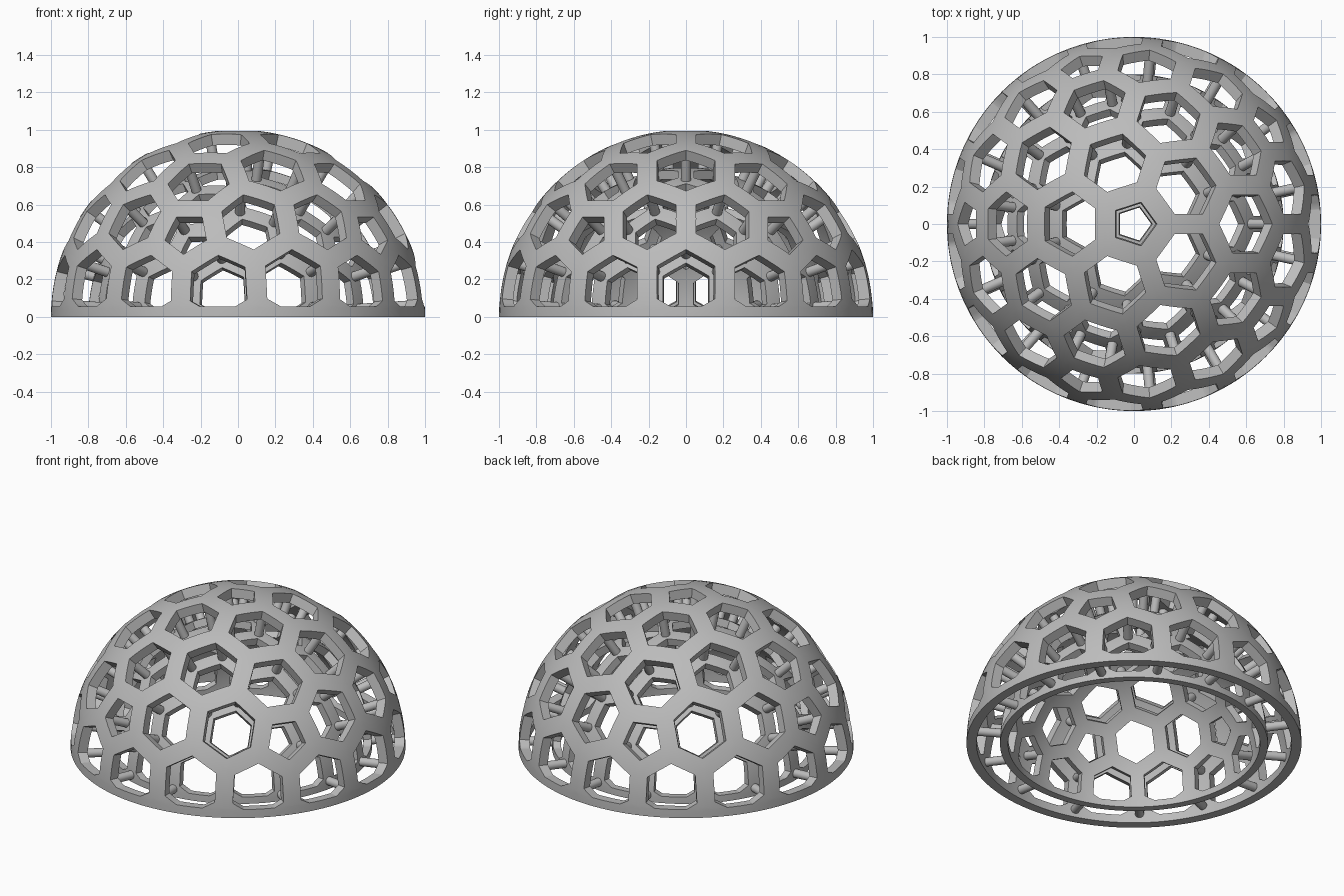
import bpy, bmesh, math
from mathutils import Matrix, Vector

default = bpy.data.objects.get("Cube")
if default:
    bpy.data.objects.remove(default, do_unlink=True)

BAR = 0.055        # half the width of a lattice bar
RIM = 0.055        # height of the solid band at the base
THICK = 0.94       # inner face of a shell relative to its outer face
INNER = 0.8        # inner shell relative to the outer shell
UP = Vector((0, 0, 1))

grey = bpy.data.materials.new("matte_grey")
grey.use_nodes = True
grey.diffuse_color = (0.5, 0.5, 0.5, 1)
grey.node_tree.nodes["Principled BSDF"].inputs["Base Color"].default_value = (0.5, 0.5, 0.5, 1)


def finish(bm, name):
    """Smooth the curved faces, keep corners sharp, and make the object."""
    bmesh.ops.recalc_face_normals(bm, faces=bm.faces[:])
    for f in bm.faces:
        f.smooth = True
        f.material_index = 0
    for e in bm.edges:
        e.smooth = len(e.link_faces) == 2 and e.calc_face_angle(0) < math.radians(30)
    mesh = bpy.data.meshes.new(name)
    bm.to_mesh(mesh)
    bm.free()
    mesh.materials.append(grey)
    obj = bpy.data.objects.new(name, mesh)
    bpy.context.collection.objects.link(obj)
    return obj


def to_sphere(bm):
    for v in bm.verts:
        v.co.normalize()


def geodesic_cells():
    """Pentagon and hexagon cells around the points of a three-way split icosahedron."""
    bm = bmesh.new()
    bmesh.ops.create_icosphere(bm, subdivisions=1, radius=1, matrix=Matrix.Rotation(math.pi, 4, 'Z'))
    bmesh.ops.subdivide_edges(bm, edges=bm.edges[:], cuts=2, use_grid_fill=True)
    to_sphere(bm)
    cells = []
    for v in bm.verts:
        n = v.co.normalized()
        t = n.orthogonal().normalized()
        b = n.cross(t)
        corners = [f.calc_center_median().normalized() for f in v.link_faces]
        corners.sort(key=lambda c: math.atan2(c.dot(b), c.dot(t)))
        cells.append((n, corners))
    bm.free()
    return cells


def inset(corners):
    """Move each corner inward so the sides shift by the bar half width."""
    out = []
    for i, c in enumerate(corners):
        a = (corners[i - 1] - c).normalized()
        b = (corners[(i + 1) % len(corners)] - c).normalized()
        out.append(c + (a + b).normalized() * BAR / math.sin(a.angle(b) / 2))
    return out


def lattice_shell(cells, name, scale):
    bm = bmesh.new()
    for centre, corners in cells:
        if centre.z < -0.4:
            continue
        hole = inset(corners)
        outer = [bm.verts.new(c) for c in corners]
        inner = [bm.verts.new(h) for h in hole]
        mid = bm.verts.new(sum(hole, Vector()) / len(hole))
        for i in range(len(corners)):
            j = (i + 1) % len(corners)
            bm.faces.new((outer[i], outer[j], inner[j], inner[i]))
            bm.faces.new((inner[i], inner[j], mid)).material_index = 1
    bmesh.ops.remove_doubles(bm, verts=bm.verts[:], dist=0.0005)
    bmesh.ops.subdivide_edges(bm, edges=bm.edges[:], cuts=3, use_grid_fill=True)
    to_sphere(bm)

    # Cut the base flat and open the holes above the rim band
    for height, clear in ((RIM, False), (0, True)):
        bmesh.ops.bisect_plane(bm, geom=bm.verts[:] + bm.edges[:] + bm.faces[:], dist=0.00001,
                               plane_co=UP * height, plane_no=UP, clear_inner=clear)
    gaps = [f for f in bm.faces if f.material_index == 1 and f.calc_center_median().z > RIM]
    bmesh.ops.delete(bm, geom=gaps, context='FACES')
    to_sphere(bm)

    # Thicken toward the centre
    ext = bmesh.ops.extrude_face_region(bm, geom=bm.faces[:], use_keep_orig=True)
    for g in ext["geom"]:
        if isinstance(g, bmesh.types.BMVert):
            g.co *= THICK
    bmesh.ops.scale(bm, vec=(scale, scale, scale), verts=bm.verts[:])
    return finish(bm, name)


def connecting_pins(cells):
    """Round radial pins joining the two shells at every lattice joint."""
    joints = {}
    for _, corners in cells:
        for c in corners:
            if c.z > 0.01:
                joints[tuple(round(x, 3) + 0.0 for x in c)] = c
    low, high = INNER * 0.975, 0.965
    bm = bmesh.new()
    for c in joints.values():
        place = Matrix.Translation(c * (low + high) / 2) @ c.to_track_quat('Z', 'Y').to_matrix().to_4x4()
        bmesh.ops.create_cone(bm, cap_ends=True, segments=16, radius1=0.027, radius2=0.027,
                              depth=high - low, matrix=place)
    return finish(bm, "connecting_pins")


cells = geodesic_cells()
lattice_shell(cells, "outer_shell", 1.0)
lattice_shell(cells, "inner_shell", INNER)
connecting_pins(cells)
